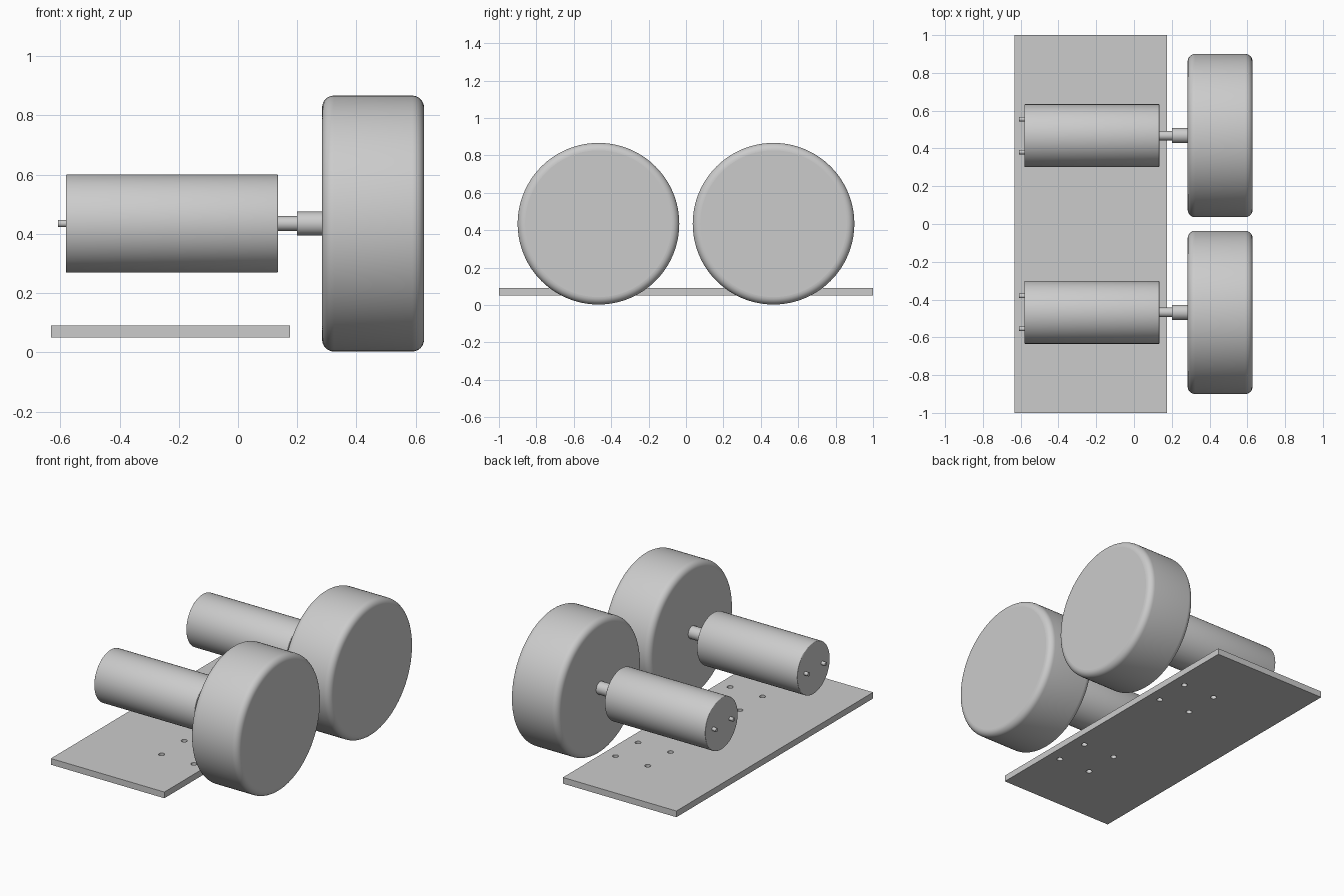
import bpy, bmesh
from math import cos, sin, pi, radians
from mathutils import Matrix

cube = bpy.data.objects.get("Cube")
if cube:
    bpy.data.objects.remove(cube, do_unlink=True)

GREY = (0.6, 0.6, 0.6, 1.0)
grey = bpy.data.materials.new("plain grey")
grey.use_nodes = True
grey.diffuse_color = GREY
grey.node_tree.nodes["Principled BSDF"].inputs["Base Color"].default_value = GREY

AXLE_Y, AXLE_Z = 0.468, 0.435


def add_object(name, bm):
    bmesh.ops.recalc_face_normals(bm, faces=bm.faces)
    mesh = bpy.data.meshes.new(name)
    bm.to_mesh(mesh)
    bm.free()
    mesh.materials.append(grey)
    obj = bpy.data.objects.new(name, mesh)
    bpy.context.collection.objects.link(obj)
    return obj


def turned(name, y, x0, x1, radius, edge=0.0, steps=1, sides=96):
    """Solid disc or rod along x, with both rims rounded by edge."""
    arc = [i * pi / 2 / steps for i in range(steps + 1)] if edge else [pi / 2]
    start = [(x0 + edge * (1 - sin(a)), radius - edge * (1 - cos(a)))
             for a in reversed(arc)] if edge else [(x0, radius)]
    profile = start + [(x0 + x1 - x, r) for x, r in reversed(start)]
    bm = bmesh.new()
    rings = [[bm.verts.new((x, y + r * cos(2 * pi * k / sides),
                            AXLE_Z + r * sin(2 * pi * k / sides)))
              for k in range(sides)] for x, r in profile]
    for a, b in zip(rings, rings[1:]):
        for k in range(sides):
            n = (k + 1) % sides
            bm.faces.new((a[k], a[n], b[n], b[k])).smooth = True
    bm.faces.new(rings[0])
    bm.faces.new(rings[-1])
    bm.normal_update()
    bmesh.ops.recalc_face_normals(bm, faces=bm.faces)
    for e in bm.edges:
        e.smooth = e.calc_face_angle(0) < radians(40)
    return add_object(name, bm)


# Base plate with drilled mounting holes
bm = bmesh.new()
bmesh.ops.create_cube(bm, size=1, matrix=Matrix.Translation((-0.228, 0, 0.07))
                      @ Matrix.Diagonal((0.808, 2, 0.04, 1)))
plate = add_object("base_plate", bm)

bm = bmesh.new()
for side in (-1, 1):
    for hx in (-0.136, 0.094):
        for dy in (-0.115, 0.115):
            bmesh.ops.create_cone(
                bm, cap_ends=True, segments=32, radius1=0.018, radius2=0.018, depth=0.2,
                matrix=Matrix.Translation((hx, side * AXLE_Y + dy, 0.07)))
drill = add_object("hole_cutter", bm)
drill.hide_render = True

cut = plate.modifiers.new("holes", 'BOOLEAN')
cut.operation = 'DIFFERENCE'
cut.solver = 'EXACT'
cut.object = drill
bpy.context.view_layer.objects.active = plate
plate.select_set(True)
bpy.ops.object.modifier_apply(modifier=cut.name)
bpy.data.objects.remove(drill, do_unlink=True)
bpy.ops.object.shade_smooth_by_angle(angle=radians(30))

# Two identical motor and wheel assemblies
for label, side in (("front", -1), ("back", 1)):
    y = side * AXLE_Y
    turned(label + "_wheel", y, 0.284, 0.628, 0.432, edge=0.04, steps=8, sides=128)
    turned(label + "_wheel_hub", y, 0.2, 0.284, 0.04, sides=48)
    turned(label + "_motor_shaft", y, 0.135, 0.2, 0.025, sides=48)
    turned(label + "_motor", y, -0.581, 0.135, 0.166, edge=0.004, steps=3)
    for pin, dy in (("a", -0.087), ("b", 0.087)):
        turned(f"{label}_motor_terminal_{pin}", y + dy, -0.608, -0.581, 0.012, sides=32)
